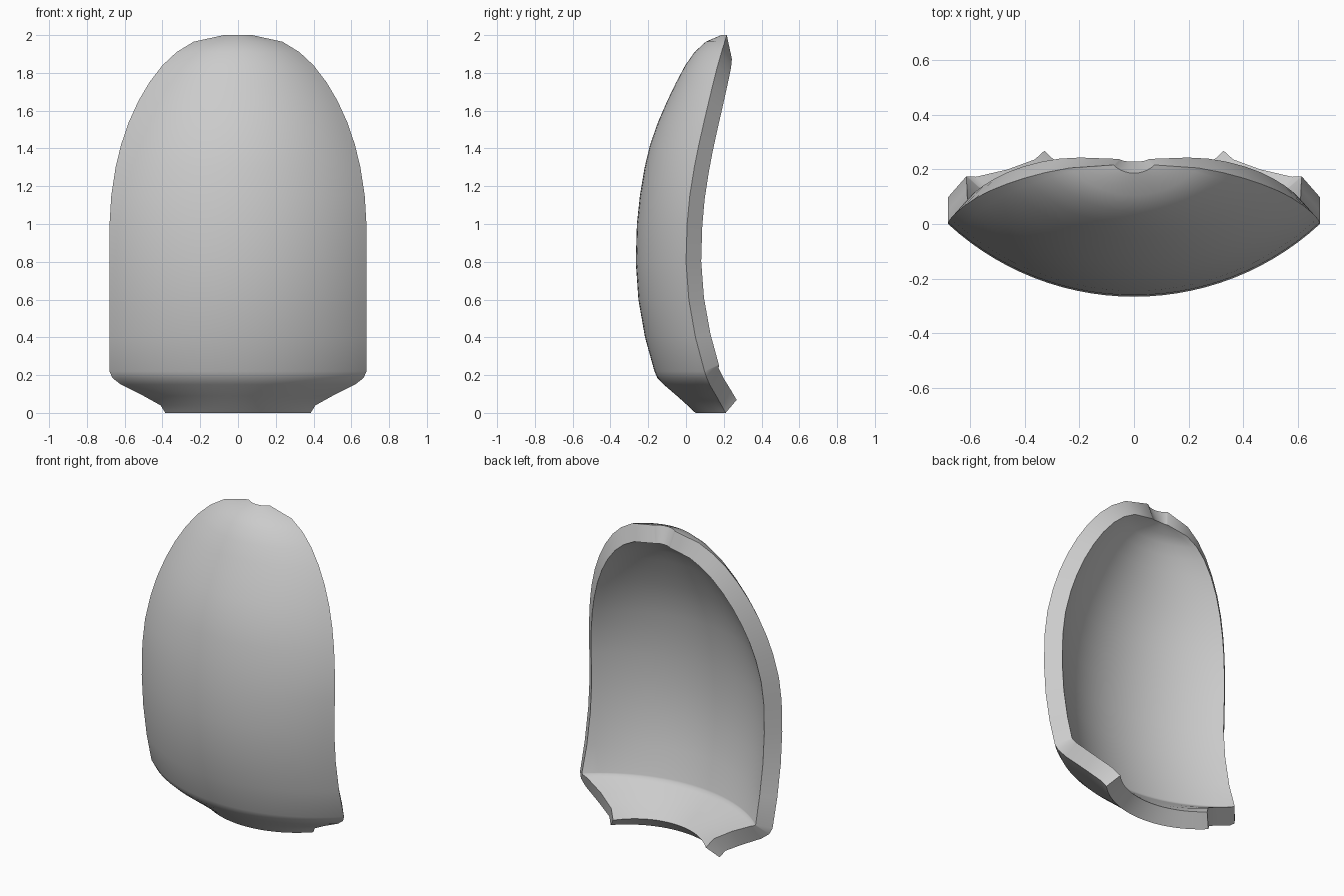
import bpy, bmesh, math

if "Cube" in bpy.data.objects:
    bpy.data.objects.remove(bpy.data.objects["Cube"])

THICKNESS = 0.107
COLUMNS = 28

# Rows up the plate: height, half width, y at the rim, y at the centre line
ROWS = [
    (0.00, 0.385, 0.210, 0.050), (0.04, 0.410, 0.188, 0.008),
    (0.09, 0.500, 0.160, -0.048), (0.15, 0.620, 0.125, -0.118),
    (0.185, 0.665, 0.110, -0.152), (0.22, 0.680, 0.098, -0.167),
    (0.40, 0.680, 0.050, -0.217), (0.60, 0.680, 0.015, -0.252),
    (0.80, 0.680, 0.000, -0.266), (1.00, 0.680, 0.006, -0.260),
    (1.15, 0.671, 0.020, -0.244), (1.30, 0.648, 0.044, -0.219),
    (1.42, 0.619, 0.068, -0.190), (1.54, 0.578, 0.095, -0.148),
    (1.65, 0.528, 0.121, -0.100), (1.75, 0.469, 0.145, -0.052),
    (1.84, 0.400, 0.168, -0.004), (1.91, 0.325, 0.188, 0.045),
    (1.965, 0.235, 0.205, 0.105), (2.00, 0.075, 0.216, 0.186),
]


def arc_point(t, half, rim, centre):
    """Point on a circular arc bulging to the front; t runs -1 to 1."""
    sag = rim - centre
    radius = (half * half + sag * sag) / (2 * sag)
    angle = t * 2 * math.atan2(sag, half)
    return radius * math.sin(angle), centre + radius * (1 - math.cos(angle))


# Outer skin lofted from the arcs
bm = bmesh.new()
grid = []
for z, half, rim, centre in ROWS:
    row = []
    for i in range(COLUMNS + 1):
        x, y = arc_point(2 * i / COLUMNS - 1, half, rim, centre)
        row.append(bm.verts.new((x, y, z)))
    grid.append(row)
for low, high in zip(grid, grid[1:]):
    for i in range(COLUMNS):
        bm.faces.new((low[i], low[i + 1], high[i + 1], high[i]))
mesh = bpy.data.meshes.new("curved_plate")
bm.to_mesh(mesh)
bm.free()
plate = bpy.data.objects.new("curved_plate", mesh)
bpy.context.collection.objects.link(plate)
bpy.context.view_layer.objects.active = plate
plate.select_set(True)

# Wall thickness towards the hollow back
solid = plate.modifiers.new("thickness", 'SOLIDIFY')
solid.thickness = THICKNESS
solid.offset = -1
bpy.ops.object.modifier_apply(modifier=solid.name)
bpy.ops.object.shade_smooth_by_angle(angle=math.radians(40))
